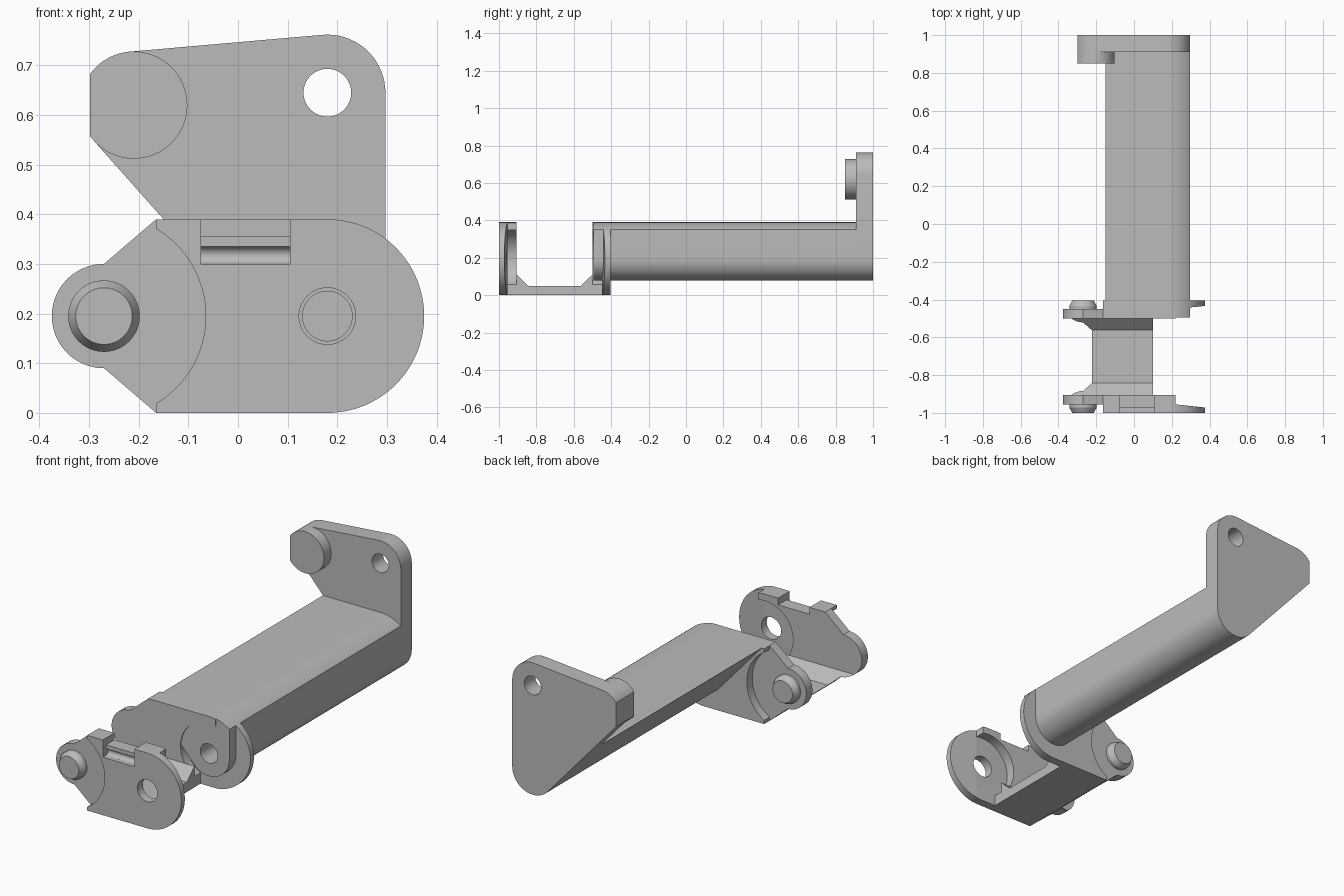
import bpy, bmesh, math
from math import cos, sin, radians
from mathutils import Vector
from mathutils.geometry import convex_hull_2d

if "Cube" in bpy.data.objects:
    bpy.data.objects.remove(bpy.data.objects["Cube"], do_unlink=True)

grey = bpy.data.materials.new("plain grey")
grey.use_nodes = True
grey.diffuse_color = (0.5, 0.5, 0.5, 1)
grey.node_tree.nodes["Principled BSDF"].inputs["Base Color"].default_value = (0.5, 0.5, 0.5, 1)

PIN = (-0.27, 0.195)      # lobe and boss centre
HOLE = (0.18, 0.195)      # pivot hole centre
MID = -1.405              # sum of the y values of the two mirrored cheeks


def arc(c, r, a0=0, a1=360, n=64):
    steps = n if a1 - a0 == 360 else n + 1
    return [(c[0] + r * cos(radians(a0 + (a1 - a0) * i / n)),
             c[1] + r * sin(radians(a0 + (a1 - a0) * i / n))) for i in range(steps)]


def box(x0, x1, z0, z1):
    return [(x0, z0), (x1, z0), (x1, z1), (x0, z1)]


def loft(name, rings):
    """Solid through matching rings of 3D points."""
    bm = bmesh.new()
    loops = [[bm.verts.new(p) for p in ring] for ring in rings]
    n = len(loops[0])
    for a, b in zip(loops, loops[1:]):
        for i in range(n):
            j = (i + 1) % n
            bm.faces.new((a[i], a[j], b[j], b[i]))
    bm.faces.new(loops[0])
    bm.faces.new(loops[-1][::-1])
    bmesh.ops.recalc_face_normals(bm, faces=bm.faces)
    me = bpy.data.meshes.new(name)
    bm.to_mesh(me)
    bm.free()
    me.materials.append(grey)
    ob = bpy.data.objects.new(name, me)
    bpy.context.collection.objects.link(ob)
    return ob


def prism(name, pts, y0, y1):
    """Outline in x and z, extruded along y."""
    return loft(name, [[(x, y, z) for x, z in pts] for y in (y0, y1)])


def bar(name, pts, x0, x1):
    """Outline in y and z, extruded along x."""
    return loft(name, [[(x, y, z) for y, z in pts] for x in (x0, x1)])


def carve(ob, cutter, op="DIFFERENCE"):
    mod = ob.modifiers.new("carve", "BOOLEAN")
    mod.operation, mod.solver, mod.object = op, "EXACT", cutter
    bpy.context.view_layer.update()
    dg = bpy.context.evaluated_depsgraph_get()
    me = bpy.data.meshes.new_from_object(ob.evaluated_get(dg))
    ob.modifiers.clear()
    ob.data = me
    bpy.data.objects.remove(cutter, do_unlink=True)


def cut(ob, pts, y0=-2, y1=2):
    carve(ob, prism("cutter", pts, y0, y1))


# Outlines
body = (arc(PIN, 0.105, 90, 270) + [(-0.165, 0)]
        + arc(HOLE, 0.195, -90, 90) + [(-0.165, 0.39)])
top_pin, top_hole = (-0.21, 0.62), (0.18, 0.645)
cloud = arc(top_pin, 0.108) + arc(top_hole, 0.117) + arc(HOLE, 0.117)
hull = [cloud[i] for i in convex_hull_2d([Vector(p) for p in cloud])]
parts = []


def cheek(side, fy):
    """One side of the link; fy maps depth from the front cheek."""
    # Outer layer, thinned toward its round end, with clearance for a lobe
    outer = prism(side + "_cheek_outer", body, fy(-1), fy(-0.955))
    cut(outer, box(-0.5, -0.165, -0.1, 0.5))
    cut(outer, arc(PIN, 0.205, n=96))
    cut(outer, arc(HOLE, 0.057))
    taper = [(0.22, fy(-0.955)), (0.4, fy(-0.974)), (0.4, fy(-0.9)), (0.22, fy(-0.9))]
    carve(outer, loft("cutter", [[(x, y, z) for x, y in taper] for z in (-0.1, 0.5)]))

    # Inner layer with the lobe and a round pocket
    inner = prism(side + "_cheek_inner", body, fy(-0.955), fy(-0.905))
    cut(inner, box(0.22, 0.5, -0.1, 0.5))
    cut(inner, box(0.1, 0.3, -0.1, 0.2))
    cut(inner, arc(HOLE, 0.16))

    # Tapered boss on the lobe
    rings = [(-0.95, 0.072), (-0.972, 0.072), (-1, 0.057)]
    boss = loft(side + "_boss", [[(x, fy(y), z) for x, z in arc(PIN, r)] for y, r in rings])
    parts.extend((outer, inner, boss))
    return outer, inner


front_outer, front_inner = cheek("front", lambda y: y)
cheek("rear", lambda y: MID - y)

# Snap notch with a rounded groove in the front cheek
notch = (-0.075, 0.105)
cut(front_outer, box(*notch, 0.3, 0.5), -1.1, -0.975)
cut(front_outer, box(*notch, 0.355, 0.5))
cut(front_inner, box(*notch, 0.355, 0.5))
carve(front_outer, bar("cutter", arc((-0.975, 0.3175), 0.0174, n=32), *notch))

# Floor joining the cheeks, with chamfered corners
floor = bar("floor", [(-0.905, 0), (-0.905, 0.11), (-0.843, 0.05), (-0.562, 0.05),
                      (-0.5, 0.11), (-0.5, 0)], -0.4, 0.1)
carve(floor, prism("cutter", body, -2, 2), "INTERSECT")

# Long shaft with a blind hole
shaft = prism("shaft", hull, -0.495, 0.91)
carve(shaft, prism("cutter", body, -2, 2), "INTERSECT")
cut(shaft, arc(HOLE, 0.05), -0.6, -0.33)

# End plate with its hole and clipped boss
end_plate = prism("end_plate", hull, 0.91, 1)
cut(end_plate, arc(top_hole, 0.048))
end_boss = prism("end_boss", arc(top_pin, 0.108), 0.85, 0.91)
for ob in (end_plate, end_boss):
    cut(ob, box(-0.6, -0.298, 0, 1))
parts.extend((floor, shaft, end_plate, end_boss))

# Smooth curved walls, keep edges sharp
for ob in parts:
    ob.data.shade_smooth()
    ob.data.set_sharp_from_angle(angle=radians(25))
